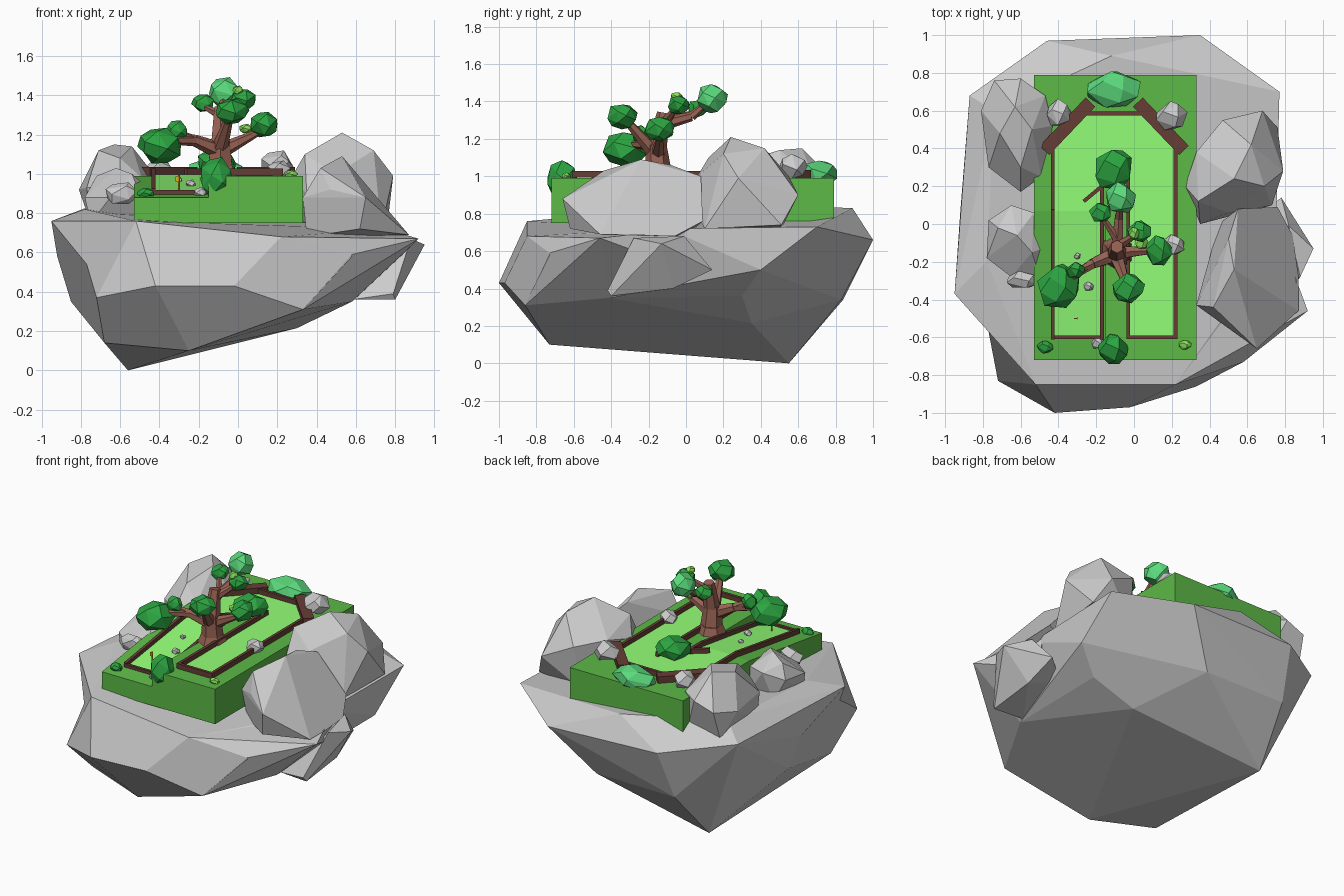
import bpy, bmesh, math, random
from mathutils import Vector, Matrix

random.seed(4)


def material(name, r, g, b):
    m = bpy.data.materials.new(name)
    m.diffuse_color = [(c / 255) ** 2.2 for c in (r, g, b)] + [1]
    return m


TURF = material("turf", 93, 184, 72)
LANE = material("lane", 146, 255, 118)
WOOD = material("wood", 102, 64, 56)
BARK = material("bark", 150, 98, 84)
LEAF = material("leaf", 48, 165, 68)
MINT = material("mint", 92, 218, 124)
LIME = material("lime", 135, 225, 88)
GOLD = material("gold", 225, 175, 30)


def finish(bm, name, mat=None):
    bmesh.ops.recalc_face_normals(bm, faces=bm.faces)
    me = bpy.data.meshes.new(name)
    bm.to_mesh(me)
    bm.free()
    ob = bpy.data.objects.new(name, me)
    bpy.context.collection.objects.link(ob)
    if mat:
        me.materials.append(mat)
    return ob


def hull(name, pts, mat=None, angle=8, dents=()):
    """Faceted stone or leaf clump wrapped around a few points; dents split and push in an edge."""
    bm = bmesh.new()
    vs = [bm.verts.new(p) for p in pts]
    bmesh.ops.convex_hull(bm, input=vs)
    bmesh.ops.delete(bm, geom=[v for v in bm.verts if not v.link_faces], context='VERTS')
    for d in map(Vector, dents):
        e = min(bm.edges, key=lambda e: ((e.verts[0].co + e.verts[1].co) / 2 - d).length)
        mid = (e.verts[0].co + e.verts[1].co) / 2
        bmesh.ops.subdivide_edges(bm, edges=[e], cuts=1)
        min(bm.verts, key=lambda v: (v.co - mid).length).co = d
    bmesh.ops.dissolve_limit(bm, angle_limit=math.radians(angle), verts=bm.verts, edges=bm.edges)
    return finish(bm, name, mat)


def clump(name, c, r, mat=None, n=18):
    pts = []
    for i in range(n):
        z = 1 - 2 * (i + .5) / n
        a = i * 2.4 + random.uniform(-.25, .25)
        s = math.sqrt(1 - z * z)
        k = random.uniform(.94, 1.08)
        pts.append([c[j] + r[j] * k * d for j, d in enumerate((s * math.cos(a), s * math.sin(a), z))])
    return hull(name, pts, mat, 15)


def bar(name, a, b, w=.02, h=.035, mat=WOOD):
    """Square timber between two points."""
    a, b = Vector(a), Vector(b)
    d = b - a
    side = Vector((-d.y, d.x, 0)).normalized()
    up = d.normalized().cross(side)
    rot = Matrix((d.normalized(), side, up)).transposed().to_4x4()
    bm = bmesh.new()
    bmesh.ops.create_cube(bm, size=1, matrix=Matrix.Translation((a + b) / 2) @ rot
                          @ Matrix.Diagonal((d.length + w * .8, w, h, 1)))
    return finish(bm, name, mat)


def limb(bm, a, b, r1, r2, sides=6):
    a, b = Vector(a), Vector(b)
    d = b - a
    m = Matrix.Translation((a + b) / 2) @ d.to_track_quat('Z', 'Y').to_matrix().to_4x4()
    bmesh.ops.create_cone(bm, cap_ends=True, segments=sides, radius1=r1, radius2=r2,
                          depth=d.length, matrix=m)


# Main rock, with its lowest corner at the back left
hull("base_rock", [
    (-.56, .55, 0), (-.25, -.73, .10), (-.68, -.6, .14), (.02, -.18, .125), (.30, .35, .215),
    (.1, .83, .34), (-.5, .84, .34), (.58, .3, .36), (.58, -.41, .35), (.33, -.86, .31),
    (-.42, -1.0, .43), (-.02, -.97, .43), (-.72, -.83, .37), (-.85, .1, .35), (-.92, .06, .58),
    (-.95, -.37, .76), (-.87, .68, .74), (-.46, .97, .68), (.35, 1.0, .66), (.77, .70, .73),
    (-.12, .89, .83), (-.52, -.85, .76), (.22, -.85, .68), (.58, -.73, .58),
    (.75, -.1, .72), (-.78, -.2, .82), (-.74, .6, .84), (.76, .4, .5)],
    dents=[(-.77, -.57, .54)])

# Jutting corner and spike on the right of the main rock
hull("base_corner", [
    (.92, -.46, .67), (.33, -.86, .31), (.58, -.41, .35), (.22, -.85, .68), (.58, -.73, .59),
    (.75, -.56, .62), (.75, 0, .72), (.75, 0, .5), (.4, -.3, .73)])
hull("base_spike", [
    (.95, -.13, .64), (.88, -.28, .67), (.79, -.42, .39), (.80, -.40, .36), (.80, -.07, .40),
    (.78, .14, .50), (.82, -.01, .68), (.58, -.38, .36), (.6, 0, .45)])

# Large boulders around the course
hull("boulder_front_right", [
    (.87, -.46, .69), (.87, -.27, .69), (.84, -.06, .68), (.76, .09, .76), (.55, .08, 1.0),
    (.50, -.08, 1.06), (.53, -.24, 1.09), (.42, -.44, 1.03), (.33, -.43, .88), (.47, -.53, .92),
    (.65, -.66, .88), (.62, -.62, .72), (.35, -.4, .68), (.45, 0, .68)])
hull("boulder_back_right", [
    (.27, .2, .98), (.33, .38, 1.02), (.47, .55, 1.0), (.68, .60, .90), (.79, .28, .99),
    (.76, .51, .74), (.73, .10, .72), (.5, .06, 1.0), (.35, .0, .9), (.34, .12, 1.10),
    (.53, .24, 1.21), (.69, .2, 1.12), (.62, .42, 1.15), (.3, .2, .7), (.45, .5, .7)])
hull("boulder_back_left", [
    (-.74, .76, .95), (-.60, .77, 1.0), (-.47, .68, 1.0), (-.43, .52, 1.0), (-.49, .25, .98),
    (-.60, .17, .95), (-.77, .30, .93), (-.81, .60, .92), (-.63, .62, 1.15), (-.54, .5, 1.14),
    (-.71, .48, 1.12), (-.6, .3, 1.08), (-.75, .7, .75), (-.75, .3, .75), (-.5, .3, .75), (-.5, .7, .75)])
hull("boulder_front_left", [
    (-.77, .02, .9), (-.65, .10, .95), (-.53, .06, .95), (-.45, -.12, .92), (-.50, -.28, .9),
    (-.65, -.28, .88), (-.78, -.18, .88), (-.72, -.02, .99), (-.62, -.06, 1.03), (-.54, -.15, 1.0),
    (-.75, -.2, .75), (-.7, .05, .75), (-.5, -.2, .75), (-.5, .05, .75)])

# Turf block: full-height right half, left half sloping down to the front
profile = [(-.72, .75), (.79, .75), (.79, .99), (.07, .99), (-.72, .88)]
bm = bmesh.new()
f = bm.faces.new([bm.verts.new((-.53, y, z)) for y, z in profile])
ex = bmesh.ops.extrude_face_region(bm, geom=[f])
bmesh.ops.translate(bm, vec=(.38, 0, 0), verts=[v for v in ex["geom"] if isinstance(v, bmesh.types.BMVert)])
finish(bm, "turf_left", TURF)
bm = bmesh.new()
bmesh.ops.create_cube(bm, size=1, matrix=Matrix.Translation((.09, .035, .87)) @ Matrix.Diagonal((.48, 1.51, .24, 1)))
finish(bm, "turf_right", TURF)

# Playing lane: up the ramp, round the back, down the right
bm = bmesh.new()
T, L = .996, .903
for pts in (
    [(-.43, -.6, L), (-.17, -.6, L), (-.17, .07, T), (-.43, .07, T)],
    [(-.43, .07, T), (-.17, .07, T), (-.17, .3, T), (-.03, .3, T), (-.03, -.6, T), (.22, -.6, T),
     (.22, .42, T), (.05, .58, T), (-.26, .58, T), (-.43, .42, T)],
):
    bm.faces.new([bm.verts.new(p) for p in pts])
bmesh.ops.remove_doubles(bm, verts=bm.verts, dist=.0001)
finish(bm, "playing_lane", LANE)

# Timber rails
H, B = 1.01, .91
for x, end in ((-.43, .45), (-.17, .2)):
    bar("rail_ramp", (x, -.6, B), (x, .07, H))
    bar("rail_high", (x, .07, H), (x, end, H))
bar("rail_front_left", (-.43, -.6, .9), (-.17, -.6, .9))
bar("rail_front_right", (-.03, -.6, H), (.22, -.6, H))
bar("rail_inner_right", (-.03, -.6, H), (-.03, .35, H))
bar("rail_outer_right", (.22, -.6, H), (.22, .45, H))
bar("rail_back", (-.28, .585, H), (.07, .585, H))
bar("rail_deflector", (-.26, .125, H), (-.17, .2, H))
for s in (-1, 1):
    bar("corner_beam", (-.105 + s * .35, .41, H), (-.105 + s * .145, .625, H), .07, .05)

# Tree trunk and branches
bm = bmesh.new()
for a, b, r1, r2 in (
    ((-.09, -.15, .96), (-.09, -.15, 1.04), .105, .07),
    ((-.09, -.15, 1.04), (-.09, -.16, 1.17), .07, .055),
    ((-.09, -.16, 1.13), (-.09, -.12, 1.34), .055, .035),
    ((-.10, -.16, 1.12), (-.22, -.21, 1.17), .045, .03),
    ((-.22, -.21, 1.17), (-.36, -.30, 1.17), .03, .018),
    ((-.22, -.21, 1.17), (-.30, -.25, 1.21), .025, .015),
    ((-.08, -.15, 1.12), (.10, -.14, 1.21), .04, .018),
    ((-.09, -.18, 1.14), (-.04, -.32, 1.30), .04, .02),
    ((-.09, -.12, 1.28), (-.08, .03, 1.32), .035, .025),
    ((-.08, .03, 1.32), (-.07, .12, 1.40), .025, .015),
    ((-.09, -.08, 1.30), (-.17, .04, 1.34), .025, .014),
    ((-.09, -.12, 1.28), (.02, -.05, 1.37), .03, .015),
):
    limb(bm, a, b, r1, r2)
finish(bm, "tree_trunk", BARK)

# Leaf clumps on the tree and bushes on the turf
for name, c, r, m in (
    ("leaves", (-.40, -.33, 1.145), (.12, .12, .1), LEAF),
    ("leaves", (-.31, -.245, 1.22), (.055, .045, .055), LEAF),
    ("leaves", (.13, -.14, 1.25), (.075, .08, .07), LEAF),
    ("leaves", (-.03, -.34, 1.32), (.085, .085, .07), LEAF),
    ("leaves", (-.175, .06, 1.36), (.06, .055, .05), LEAF),
    ("leaves", (.03, -.04, 1.38), (.065, .06, .055), LEAF),
    ("leaves_top", (-.07, .14, 1.415), (.085, .085, .08), MINT),
    ("leaves_small", (0, -.05, 1.425), (.03, .035, .025), LIME),
    ("leaves_small", (.04, -.10, 1.23), (.035, .035, .025), LIME),
    ("bush_middle", (-.11, .29, 1.05), (.11, .11, .08), LEAF),
    ("bush_front", (-.11, -.66, .975), (.085, .085, .11), LEAF),
    ("bush_back", (-.11, .71, 1.01), (.15, .10, .075), MINT),
    ("bush_small", (-.47, -.65, .90), (.045, .035, .03), LEAF),
    ("bush_small", (.27, -.64, 1.0), (.035, .025, .02), LIME),
):
    clump(name, c, r, m)

# Loose stones
for c, r in (
    ((-.40, .585, 1.02), (.065, .075, .065)), ((.20, .57, 1.05), (.085, .08, .07)),
    ((.21, -.11, 1.02), (.06, .06, .05)), ((-.59, -.30, .90), (.09, .05, .06)),
    ((-.19, -.63, .905), (.035, .035, .03)), ((-.30, -.17, .97), (.018, .018, .016)),
    ((-.24, -.33, .95), (.028, .025, .022)),
):
    clump("stone", c, r, None, 14)

# Marker pole with pennant
bm = bmesh.new()
limb(bm, (-.30, -.5, .9), (-.30, -.5, .995), .005, .005)
finish(bm, "marker_pole", GOLD)
bar("marker_pennant", (-.315, -.5, .975), (-.305, -.5, .975), .006, .025, GOLD)
